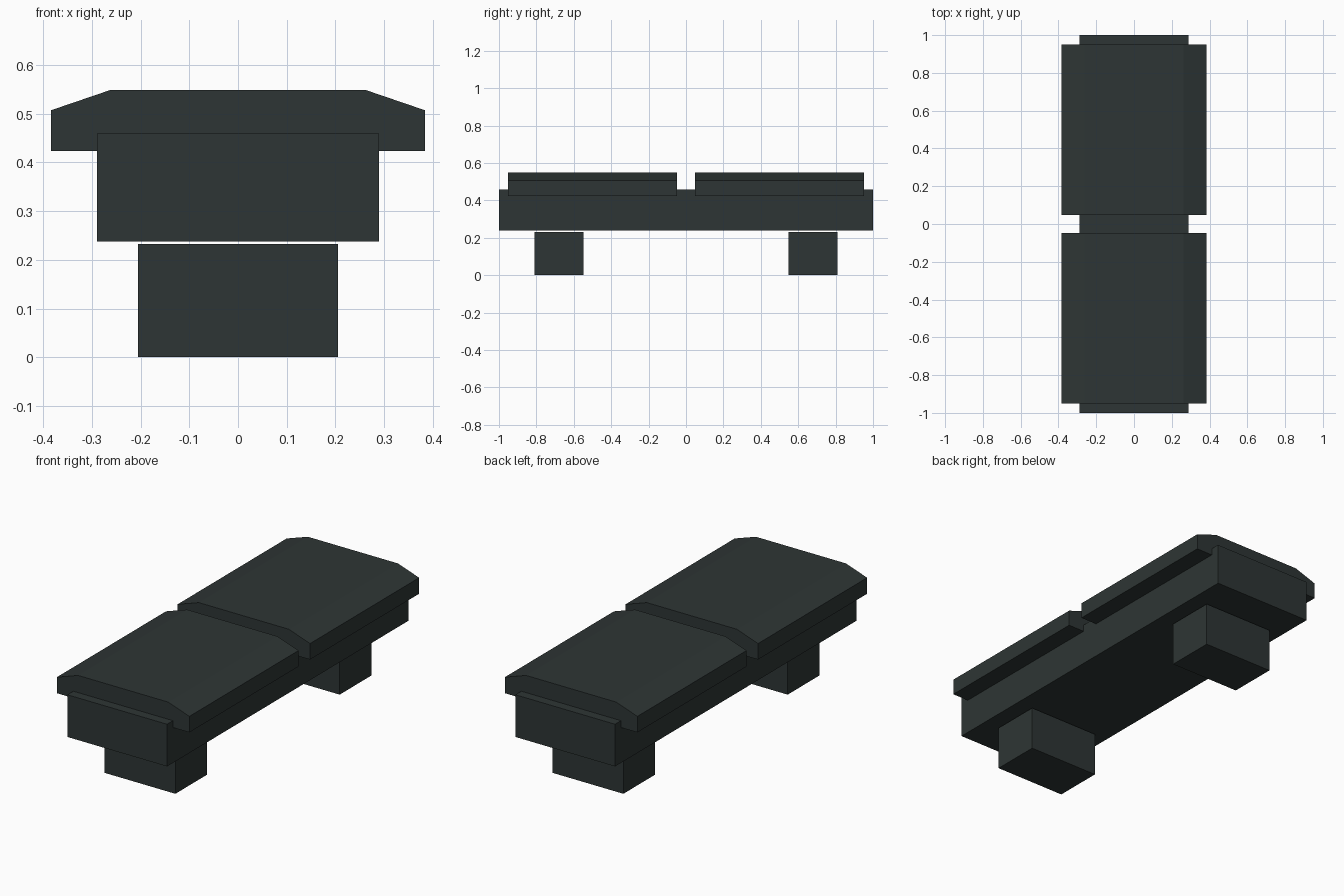
import bpy
import bmesh

if "Cube" in bpy.data.objects:
    bpy.data.objects.remove(bpy.data.objects["Cube"])

mat = bpy.data.materials.new("dark slate")
mat.diffuse_color = (0.027, 0.036, 0.035, 1)
mat.use_nodes = True
mat.node_tree.nodes["Principled BSDF"].inputs["Base Color"].default_value = mat.diffuse_color


def extrude_profile(name, profile, y0, y1):
    """Solid made from an (x, z) outline swept along y."""
    bm = bmesh.new()
    face = bm.faces.new([bm.verts.new((x, y0, z)) for x, z in profile])
    ext = bmesh.ops.extrude_face_region(bm, geom=[face])
    moved = [g for g in ext["geom"] if isinstance(g, bmesh.types.BMVert)]
    bmesh.ops.translate(bm, verts=moved, vec=(0, y1 - y0, 0))
    bmesh.ops.recalc_face_normals(bm, faces=bm.faces)
    mesh = bpy.data.meshes.new(name)
    bm.to_mesh(mesh)
    bm.free()
    mesh.materials.append(mat)
    obj = bpy.data.objects.new(name, mesh)
    bpy.context.collection.objects.link(obj)
    return obj


def rect(half_x, z0, z1):
    return [(-half_x, z0), (half_x, z0), (half_x, z1), (-half_x, z1)]


# Long body of the bench
extrude_profile("bench_body", rect(0.289, 0.238, 0.459), -1, 1)

# Seat pad outline with sloping shoulders
pad = [(-0.384, 0.423), (0.384, 0.423), (0.384, 0.507),
       (0.261, 0.549), (-0.261, 0.549), (-0.384, 0.507)]

# One seat pad and one foot at each end
for label, s in (("front", -1), ("back", 1)):
    extrude_profile(f"{label}_seat_pad", pad, s * 0.048, s * 0.951)
    extrude_profile(f"{label}_foot", rect(0.205, 0, 0.232), s * 0.549, s * 0.811)
